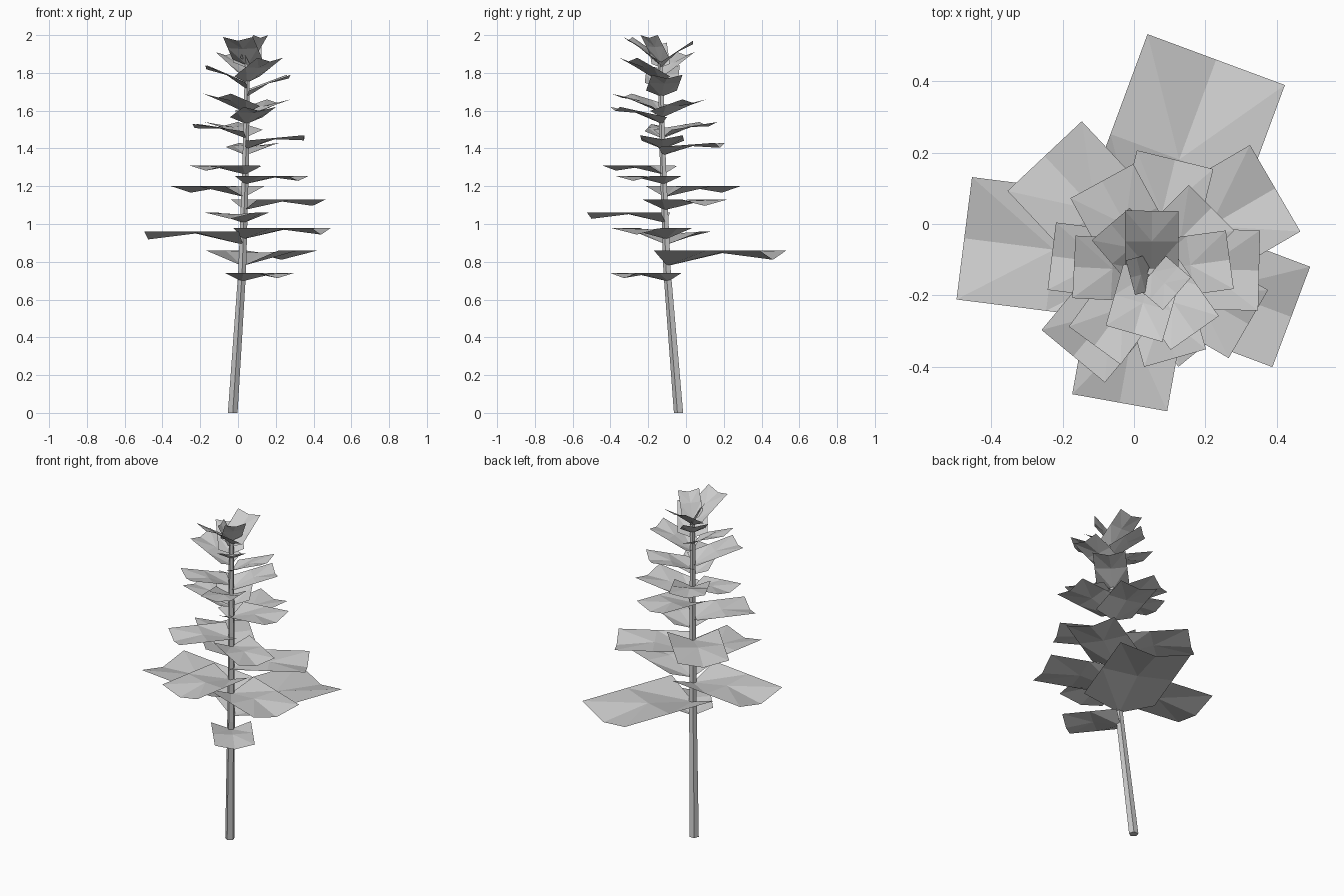
import bpy
import bmesh
from math import cos, sin, pi
from mathutils import Vector

cube = bpy.data.objects.get("Cube")
if cube:
    bpy.data.objects.remove(cube)

grey = bpy.data.materials.new("plain_grey")
grey.use_nodes = True
colour = (0.6, 0.6, 0.6, 1)
grey.diffuse_color = colour
grey.node_tree.nodes["Principled BSDF"].inputs["Base Color"].default_value = colour


def finish(bm, name):
    mesh = bpy.data.meshes.new(name)
    bm.to_mesh(mesh)
    bm.free()
    mesh.materials.append(grey)
    obj = bpy.data.objects.new(name, mesh)
    bpy.context.collection.objects.link(obj)
    return obj


# Leaning stem path: centre points from the ground to the tip
PATH = [Vector(p) for p in ((-.028, -.037, 0), (.022, -.098, .75),
                            (.04, -.12, 1.3), (.05, -.135, 1.86))]


def stem_at(z):
    for low, high in zip(PATH, PATH[1:]):
        if z <= high.z:
            return low.lerp(high, (z - low.z) / (high.z - low.z))
    return PATH[-1].copy()


def make_stem(sides=5):
    bm = bmesh.new()
    rings = []
    for p in PATH:
        radius = .027 - .007 * p.z
        rings.append([bm.verts.new(p + radius * Vector((cos(a), sin(a), 0)))
                      for a in (2 * pi * i / sides - pi / 2 for i in range(sides))])
    for low, high in zip(rings, rings[1:]):
        for i in range(sides):
            j = (i + 1) % sides
            bm.faces.new((low[i], low[j], high[j], high[i]))
    bm.faces.new(rings[0][::-1])
    bm.faces.new(rings[-1])
    finish(bm, "stem")


def make_leaf(name, x, y, z, width, flipped=False):
    """Creased leaf from the stem to a tip edge centred on x, y with corners at z."""
    rise = .17 * max(0, z - 1.3)
    depth = .2 * width
    base = stem_at(z - rise - depth)
    along = Vector((x - base.x, y - base.y, 0))
    across = Vector((-along.y, along.x, 0)).normalized() * width / 2
    bm = bmesh.new()
    rows = []
    # The crease is deepest at the stem, nearly flat halfway, and dips at the tip
    for t, sag in ((0, 1), (.5, .15), (1, .6)):
        row = []
        for side in (-1, 0, 1):
            p = base + along * t + across * side
            p.z = z - rise * (1 - t) - (depth * sag if side == 0 else 0)
            row.append(bm.verts.new(p))
        rows.append(row)
    for near, far in zip(rows, rows[1:]):
        bm.faces.new((near[0], far[0], near[1]))
        bm.faces.new((far[0], far[1], near[1]))
        bm.faces.new((near[1], far[1], far[2]))
        bm.faces.new((near[1], far[2], near[2]))
    bm.normal_update()
    facing_up = sum(f.normal.z for f in bm.faces) > 0
    if facing_up == flipped:
        bmesh.ops.reverse_faces(bm, faces=bm.faces)
    finish(bm, name)


make_stem()

# Leaves from the lowest up: tip x, tip y, tip height, width
LEAVES = [
    (.21, -.33, .74, .22), (.23, .46, .86, .41), (-.475, -.04, .96, .345),
    (.44, -.26, .98, .3), (-.04, -.5, 1.06, .27), (.395, .1, 1.13, .28),
    (-.25, .19, 1.2, .285), (.32, -.28, 1.255, .22), (-.17, -.37, 1.31, .23),
    (.115, .18, 1.43, .22), (.35, -.13, 1.47, .225), (-.23, -.09, 1.53, .19),
    (-.09, .12, 1.54, .2), (.115, -.375, 1.62, .18), (.217, .045, 1.66, .18),
    (-.11, -.34, 1.69, .18), (.268, -.1, 1.79, .165), (-.168, -.12, 1.84, .175),
    (.17, -.305, 1.88, .165)]
for n, leaf in enumerate(LEAVES):
    make_leaf(f"leaf_{n + 1}", *leaf)

# Crown leaves: shorter and steeper, some curled past upright
make_leaf("crown_front_leaf", 0, -.307, 1.99, .165)
make_leaf("crown_side_leaf", .12, -.195, 2, .12)
make_leaf("crown_back_leaf", .05, .037, 1.97, .15, True)
make_leaf("crown_corner_leaf", -.065, 0, 1.91, .14, True)
make_leaf("crown_bud_leaf", -.01, -.15, 1.96, .1, True)
